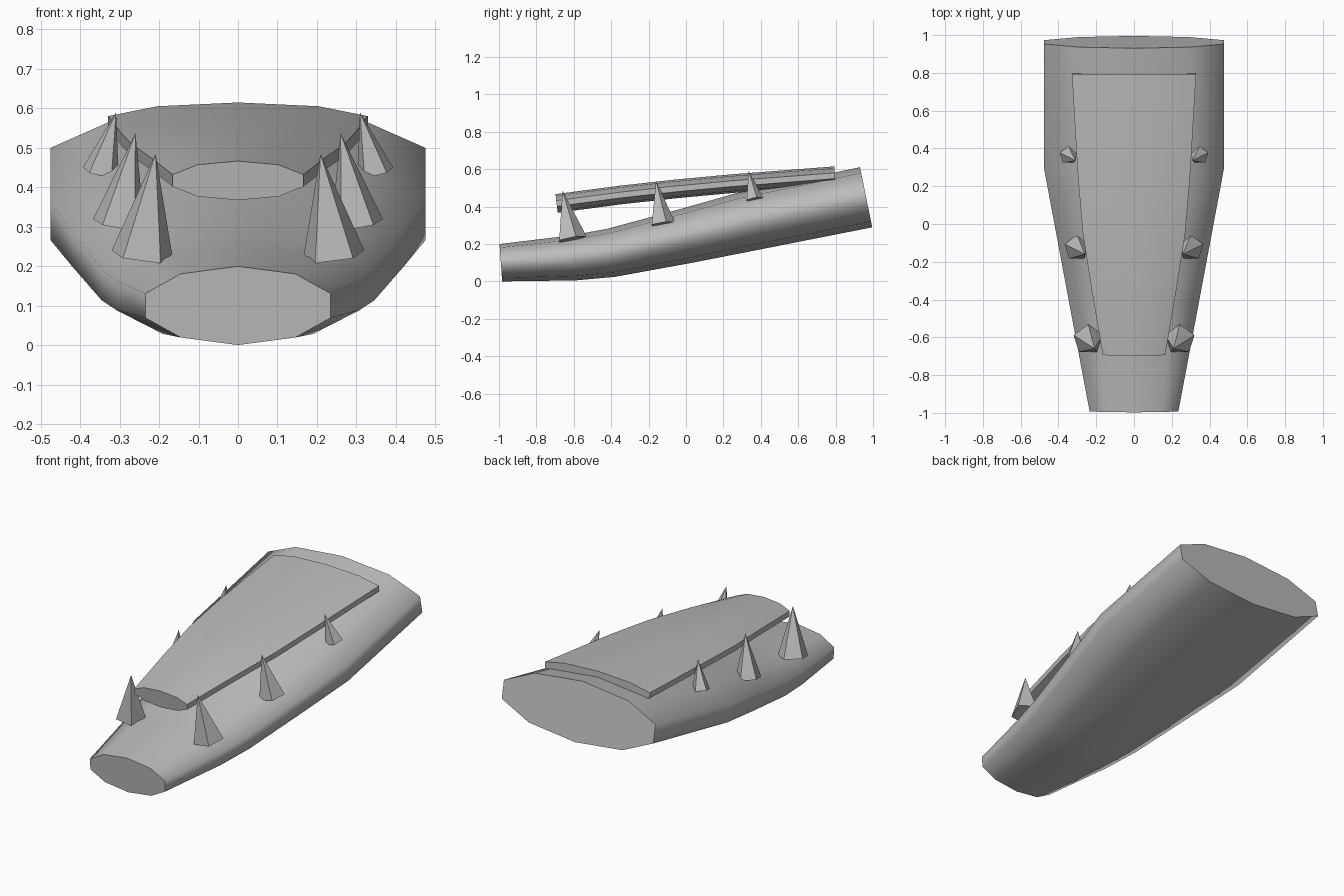
import bpy, bmesh, math
from mathutils import Vector

cube = bpy.data.objects.get("Cube")
if cube:
    bpy.data.objects.remove(cube, do_unlink=True)

grey = bpy.data.materials.new("plain grey")
grey.use_nodes = True
colour = (0.5, 0.5, 0.5, 1)
grey.diffuse_color = colour
grey.node_tree.nodes["Principled BSDF"].inputs["Base Color"].default_value = colour


def add_object(name, bm, smooth):
    bmesh.ops.recalc_face_normals(bm, faces=bm.faces)
    mesh = bpy.data.meshes.new(name)
    bm.to_mesh(mesh)
    bm.free()
    mesh.materials.append(grey)
    obj = bpy.data.objects.new(name, mesh)
    bpy.context.collection.objects.link(obj)
    if smooth:
        bpy.ops.object.select_all(action='DESELECT')
        obj.select_set(True)
        bpy.context.view_layer.objects.active = obj
        bpy.ops.object.shade_smooth_by_angle(angle=math.radians(70))
    return obj


def tube(name, sections, sides=10):
    """Loft ten-sided ovals: centre y, centre z, half width, half height, tilt."""
    bm = bmesh.new()
    rings = []
    for y, z, rx, rz, tilt in sections:
        t = math.radians(tilt)
        ring = []
        for i in range(sides):
            a = math.tau * i / sides
            h = rz * math.cos(a)
            ring.append(bm.verts.new((rx * math.sin(a), y - h * math.sin(t), z + h * math.cos(t))))
        rings.append(ring)
    for a, b in zip(rings, rings[1:]):
        for i in range(sides):
            j = (i + 1) % sides
            bm.faces.new((a[i], a[j], b[j], b[i]))
    bm.faces.new(rings[0])
    bm.faces.new(rings[-1])
    return add_object(name, bm, True)


def spike(name, base, tip, radius, side):
    """Five-sided leaning spike, mirrored by side."""
    base, tip = Vector(base), Vector(tip)
    turn = Vector((0, 0, 1)).rotation_difference(tip - base)
    bm = bmesh.new()
    ring = []
    for i in range(5):
        a = math.tau * i / 5
        p = base + turn @ Vector((radius * math.sin(a), radius * math.cos(a), 0))
        ring.append(bm.verts.new((p.x * side, p.y, p.z)))
    top = bm.verts.new((tip.x * side, tip.y, tip.z))
    for i in range(5):
        bm.faces.new((ring[i], ring[(i + 1) % 5], top))
    bm.faces.new(ring)
    return add_object(name, bm, False)


# Main tapering body
tube("body", [
    (-0.99, 0.10, 0.247, 0.10, 4),
    (-0.60, 0.126, 0.324, 0.121, 5),
    (-0.40, 0.153, 0.363, 0.130, 9),
    (0.00, 0.243, 0.441, 0.147, 12),
    (0.30, 0.315, 0.50, 0.160, 11.5),
    (0.963, 0.45, 0.50, 0.164, 11.5),
])

# Raised plate along the top
tube("top_plate", [
    (-0.692, 0.417, 0.174, 0.05, 7),
    (-0.35, 0.462, 0.235, 0.05, 7),
    (-0.05, 0.495, 0.285, 0.05, 6),
    (0.25, 0.523, 0.312, 0.05, 5),
    (0.795, 0.565, 0.346, 0.05, 2),
])

# Paired spikes down both sides
spikes = {
    "front": ((0.243, -0.612, 0.226), (0.209, -0.66, 0.485), 0.082),
    "middle": ((0.302, -0.127, 0.305), (0.26, -0.16, 0.537), 0.07),
    "rear": ((0.348, 0.364, 0.437), (0.309, 0.335, 0.59), 0.049),
}
for place, (base, tip, radius) in spikes.items():
    for label, side in (("left", 1), ("right", -1)):
        spike(f"{place}_{label}_spike", base, tip, radius, side)
